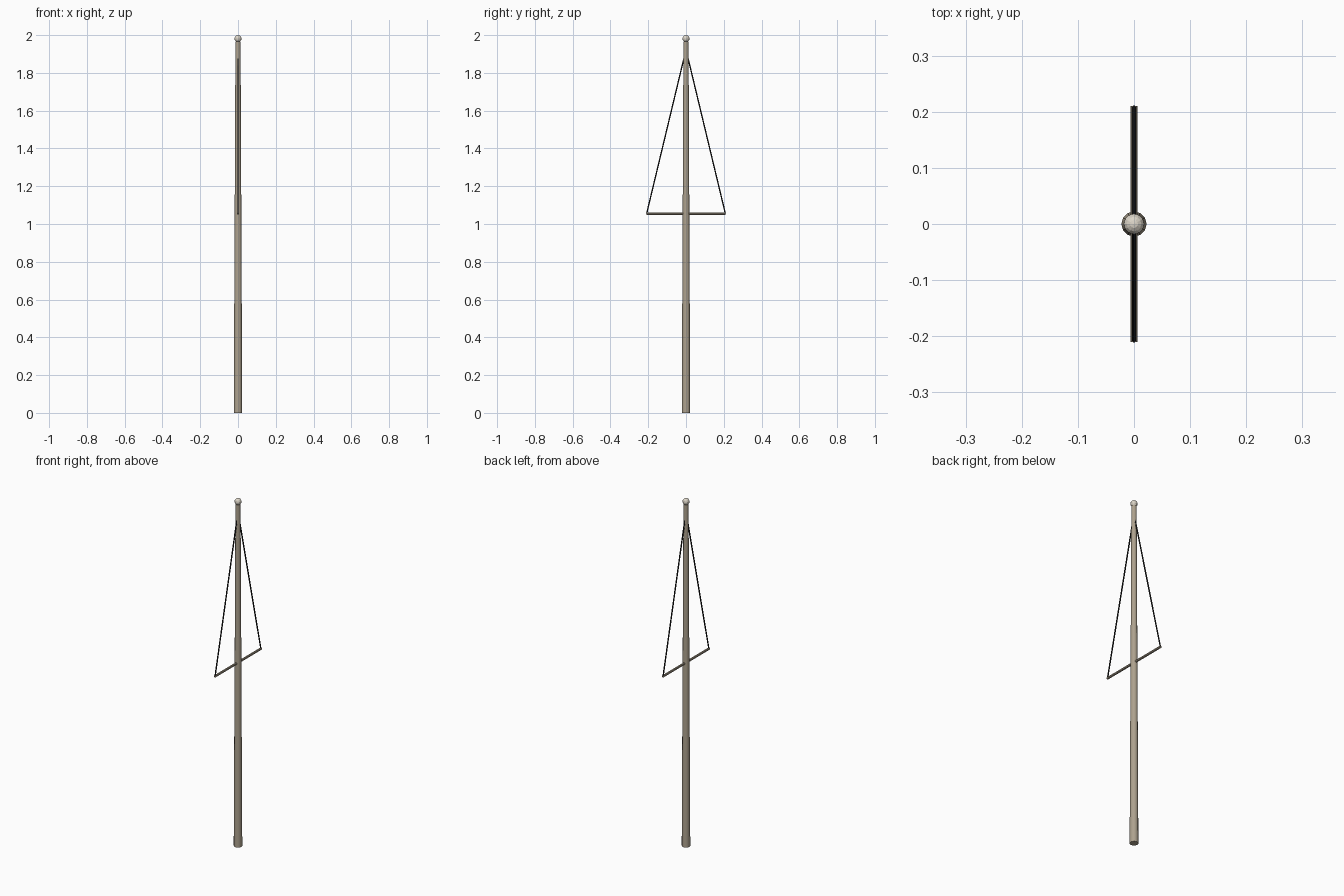
import bpy
from mathutils import Vector

if "Cube" in bpy.data.objects:
    bpy.data.objects.remove(bpy.data.objects["Cube"])


def material(name, color):
    m = bpy.data.materials.new(name)
    m.diffuse_color = (*color, 1)
    m.use_nodes = True
    m.node_tree.nodes["Principled BSDF"].inputs["Base Color"].default_value = m.diffuse_color
    return m


TAN = material("mast_tan", (0.42, 0.36, 0.27))
PALE = material("cap_pale", (0.72, 0.67, 0.58))
BLACK = material("wire_black", (0.012, 0.012, 0.012))


def rod(name, a, b, r1, r2, sides, mat, smooth=False):
    """Tapered rod running from point a to point b."""
    a, b = Vector(a), Vector(b)
    d = b - a
    bpy.ops.mesh.primitive_cone_add(vertices=sides, radius1=r1, radius2=r2,
                                    depth=d.length, location=(a + b) / 2)
    ob = bpy.context.object
    ob.name = name
    ob.rotation_euler = d.to_track_quat('Z', 'Y').to_euler()
    ob.data.materials.append(mat)
    if smooth:
        bpy.ops.object.shade_smooth_by_angle()
    return ob


# Tapered mast
rod("mast", (0, 0, 0), (0, 0, 1.967), 0.0225, 0.0135, 12, TAN, True)

# Round cap on top
bpy.ops.mesh.primitive_uv_sphere_add(segments=12, ring_count=8, radius=0.0185,
                                     location=(0, 0, 1.9815))
cap = bpy.context.object
cap.name = "mast_cap"
cap.data.materials.append(PALE)

# Cross spreader through the mast
rod("spreader", (0, -0.21, 1.055), (0, 0.21, 1.055), 0.0065, 0.0065, 8, TAN, True)

# Stay wires from the spreader tips to the upper mast
for name, s in (("front_wire", -1), ("back_wire", 1)):
    rod(name, (0, s * 0.208, 1.055), (0, s * 0.01, 1.88), 0.0038, 0.0038, 5, BLACK)
